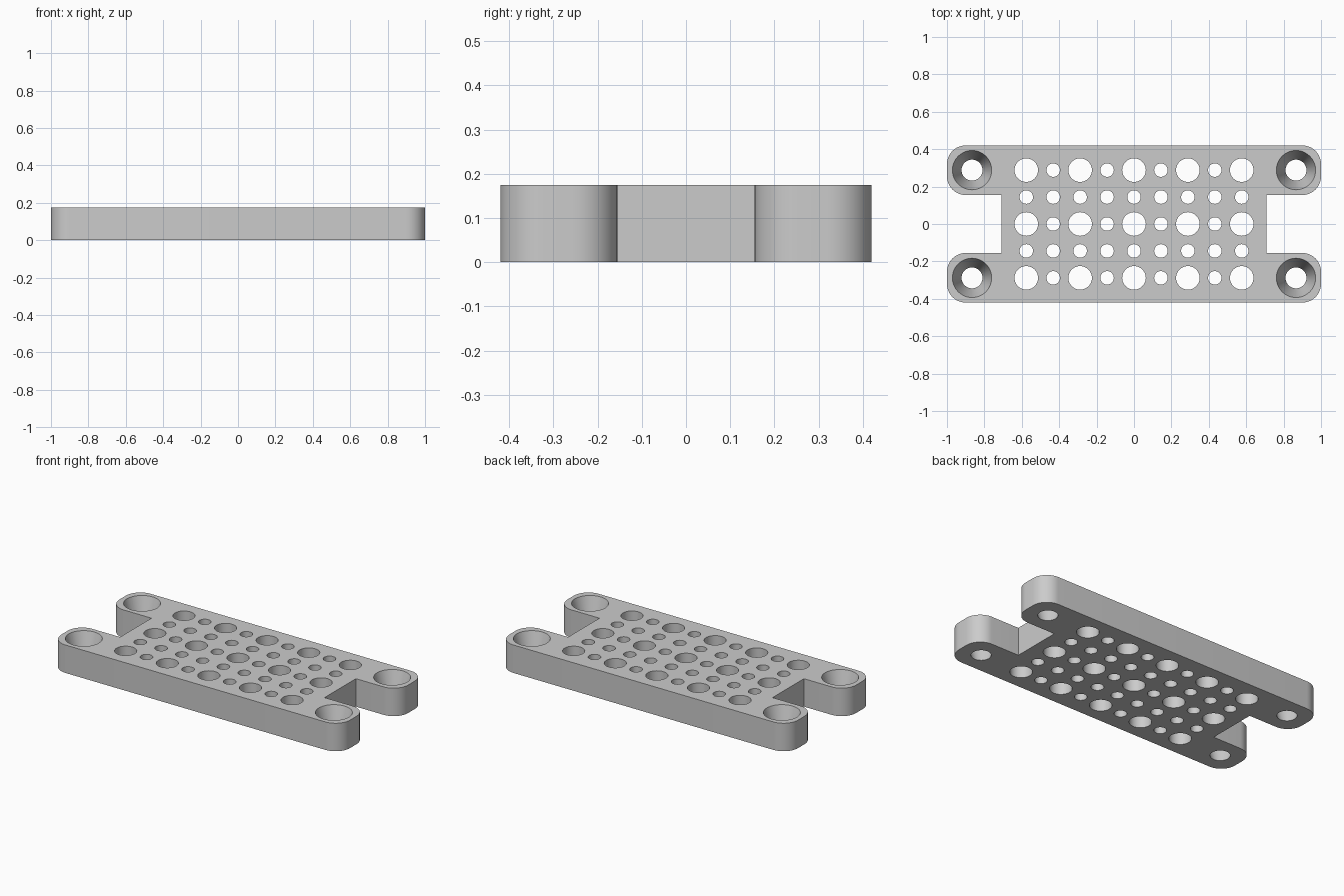
import bpy, bmesh
from math import radians, sin, cos
from mathutils import Matrix

cube = bpy.data.objects.get("Cube")
if cube:
    bpy.data.objects.remove(cube, do_unlink=True)

HEIGHT = 0.175
HALF_L, HALF_W = 1.0, 0.42
NOTCH_X, NOTCH_Y = 0.708, 0.155
CORNER = 0.1
PITCH = 0.144
SCREW_X, SCREW_Y = 0.866, 0.288

grey = bpy.data.materials.new("plain grey")
grey.use_nodes = True
grey.diffuse_color = (0.6, 0.6, 0.6, 1)
grey.node_tree.nodes["Principled BSDF"].inputs["Base Color"].default_value = grey.diffuse_color


def arc(cx, cy, start, steps=12):
    """Quarter circle of corner points, counter-clockwise."""
    angles = [radians(start + 90 * i / steps) for i in range(steps + 1)]
    return [(cx + CORNER * cos(a), cy + CORNER * sin(a)) for a in angles]


def make_object(name, bm):
    mesh = bpy.data.meshes.new(name)
    bmesh.ops.recalc_face_normals(bm, faces=bm.faces)
    bm.to_mesh(mesh)
    bm.free()
    mesh.materials.append(grey)
    obj = bpy.data.objects.new(name, mesh)
    bpy.context.collection.objects.link(obj)
    return obj


def add_hole(bm, x, y, r_bottom, r_top, segments):
    """Cutter reaching past both faces, with its radii given at the faces."""
    extra = 0.1
    flare = (r_top - r_bottom) * extra
    bmesh.ops.create_cone(
        bm, cap_ends=True, segments=segments,
        radius1=r_bottom - flare, radius2=r_top + flare,
        depth=HEIGHT * (1 + 2 * extra),
        matrix=Matrix.Translation((x, y, HEIGHT / 2)))


# Plate outline: one quarter with a rounded tab, mirrored around
quarter = [(NOTCH_X, NOTCH_Y)]
quarter += arc(HALF_L - CORNER, NOTCH_Y + CORNER, -90)
quarter += arc(HALF_L - CORNER, HALF_W - CORNER, 0)
outline = []
for sx, sy in ((1, 1), (-1, 1), (-1, -1), (1, -1)):
    part = [(sx * x, sy * y) for x, y in quarter]
    outline += part if sx * sy > 0 else part[::-1]

bm = bmesh.new()
base = bm.faces.new([bm.verts.new((x, y, 0)) for x, y in outline])
top = bmesh.ops.extrude_face_region(bm, geom=[base], use_keep_orig=True)
bmesh.ops.translate(bm, vec=(0, 0, HEIGHT),
                    verts=[v for v in top["geom"] if isinstance(v, bmesh.types.BMVert)])
plate = make_object("mounting_plate", bm)

# Hole grid: large where both steps are even, small elsewhere
bm = bmesh.new()
for row in range(-2, 3):
    for col in range(-4, 5):
        large = row % 2 == 0 and col % 2 == 0
        radius = 0.063 if large else 0.036
        add_hole(bm, col * PITCH, row * PITCH, radius, radius, 40 if large else 32)

# Tapered screw holes in the tabs
for sx in (-1, 1):
    for sy in (-1, 1):
        add_hole(bm, sx * SCREW_X, sy * SCREW_Y, 0.056, 0.105, 48)
cutter = make_object("hole_cutter", bm)
cutter.hide_render = True

# Cut the holes and keep the finished mesh
cut = plate.modifiers.new("holes", "BOOLEAN")
cut.operation = "DIFFERENCE"
cut.solver = "EXACT"
cut.object = cutter
bpy.ops.object.select_all(action="DESELECT")
plate.select_set(True)
bpy.context.view_layer.objects.active = plate
bpy.ops.object.modifier_apply(modifier=cut.name)
bpy.data.objects.remove(cutter, do_unlink=True)
bpy.ops.object.shade_smooth_by_angle(angle=radians(30))
